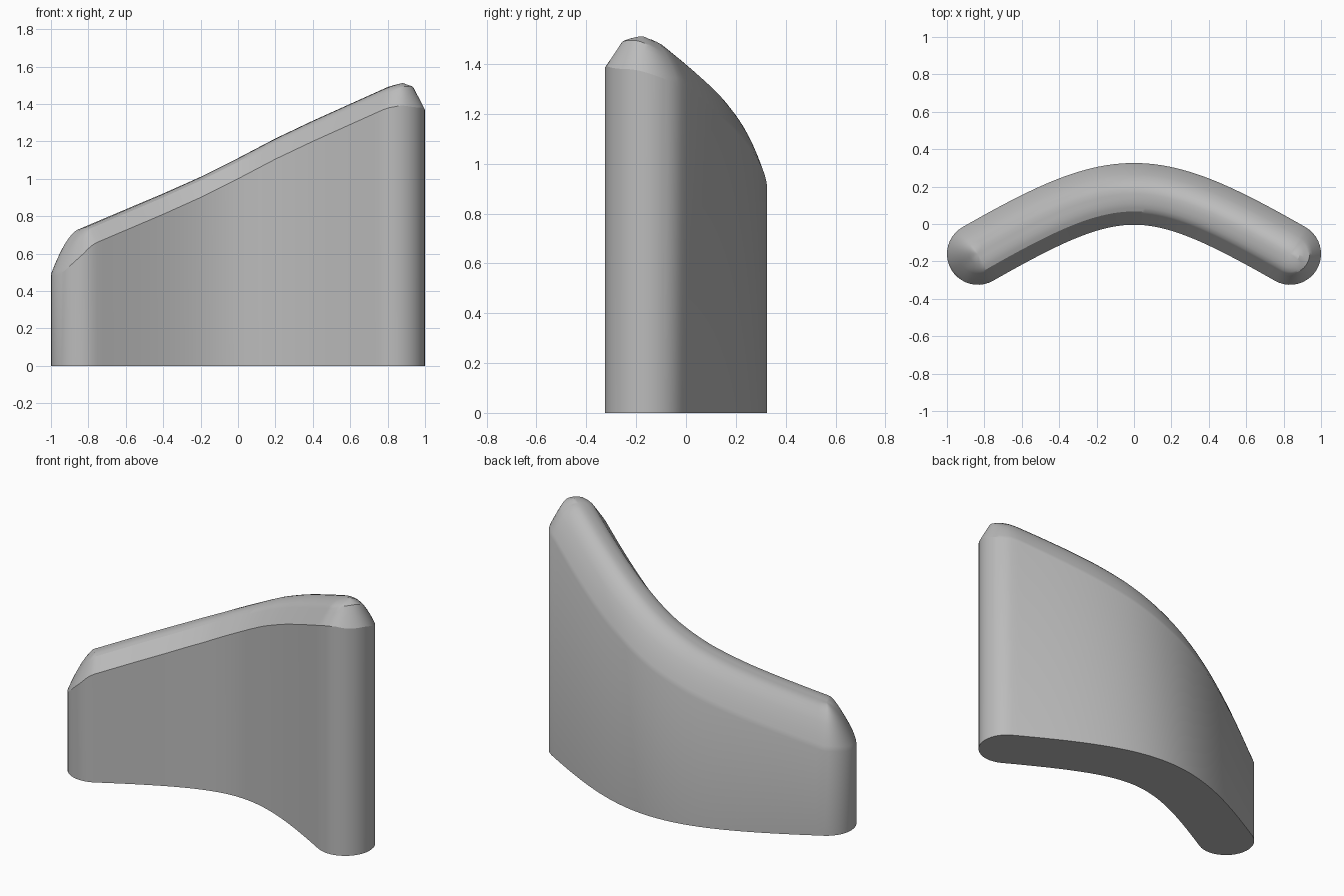
import bpy
import bmesh
import math
from mathutils import Vector

cube = bpy.data.objects.get("Cube")
if cube:
    bpy.data.objects.remove(cube)

RADIUS = 0.165
SPINE = [Vector(p) for p in ((-0.835, -0.16), (-0.085, 0.268),
                             (0.085, 0.268), (0.835, -0.16))]
CREST = [(-0.835, 0.735), (-0.6, 0.835), (-0.4, 0.92), (-0.2, 1.01), (0, 1.11),
         (0.2, 1.215), (0.4, 1.31), (0.6, 1.4), (0.8, 1.49), (0.88, 1.515)]
INNER = [(0, 0), (0.35, 0.003), (0.57, 0.02), (1, 0.11)]
HIGH_TIP = [(0, 0), (0.3, 0.003), (0.63, 0.02), (1, 0.135)]
RINGS = (0, 0.15, 0.3, 0.45, 0.57, 0.63, 0.72, 0.8, 0.87, 0.94, 1)
STEPS, CAP = 64, 20


def lerp_table(table, v):
    if v <= table[0][0]:
        return table[0][1]
    for (a, za), (b, zb) in zip(table, table[1:]):
        if v <= b:
            return za + (zb - za) * (v - a) / (b - a)
    return table[-1][1]


def spine(t):
    """Point and outward normal of the bowed centre line."""
    a, b, c, d = SPINE
    s = 1 - t
    p = a * s**3 + b * 3 * s * s * t + c * 3 * s * t * t + d * t**3
    tan = (b - a) * s * s + (c - b) * 2 * s * t + (d - c) * t * t
    return p, Vector((-tan.y, tan.x)).normalized()


# Outline stations: spine point, direction, outer/tip/inner weights
stations = []
for i in range(STEPS + 1):
    p, n = spine(i / STEPS)
    stations.append((p, n, 1, 0, 0))


def add_cap(t, start):
    p, n = spine(t)
    tip = Vector((n.y, -n.x)) * (1 if t else -1)
    for i in range(1, CAP):
        a = start + math.pi * i / CAP
        c, s = math.cos(a), abs(math.sin(a))
        d = n * c + tip * s
        stations.append((p, d, max(c, 0)**2, s * s, max(-c, 0)**2))


add_cap(1, 0)
for i in range(STEPS, -1, -1):
    p, n = spine(i / STEPS)
    stations.append((p, -n, 0, 0, 1))
add_cap(0, math.pi)


def top_point(station, f):
    p, d, w_out, w_tip, w_in = station
    q = p + d * RADIUS * f
    tip_drop = lerp_table(HIGH_TIP, f) if p.x > 0 else 0.255 * f**1.6
    out_drop = (0.22 - 0.05 * max(p.x, 0)) * f**2.2
    z = w_out * (lerp_table(CREST, p.x) - out_drop)
    z += w_tip * (lerp_table(CREST, q.x) - tip_drop)
    z += w_in * (lerp_table(CREST, q.x) - lerp_table(INNER, f))
    return (q.x, q.y, z)


# Rounded top as nested rings, then straight walls and a flat base
bm = bmesh.new()
loops = [[bm.verts.new(top_point(s, f)) for s in stations] for f in RINGS]
loops.append([bm.verts.new((v.co.x, v.co.y, 0)) for v in loops[-1]])
count = len(stations)
for upper, lower in zip(loops, loops[1:]):
    for i in range(count):
        j = (i + 1) % count
        bm.faces.new((upper[i], upper[j], lower[j], lower[i]))
bm.faces.new(loops[-1])
bmesh.ops.remove_doubles(bm, verts=bm.verts, dist=0.0005)
bmesh.ops.recalc_face_normals(bm, faces=bm.faces)

mesh = bpy.data.meshes.new("curved_wall")
bm.to_mesh(mesh)
bm.free()
wall = bpy.data.objects.new("curved_wall", mesh)
bpy.context.collection.objects.link(wall)

# Plain grey
grey = bpy.data.materials.new("plain grey")
grey.use_nodes = True
colour = (0.5, 0.5, 0.5, 1)
grey.diffuse_color = colour
grey.node_tree.nodes["Principled BSDF"].inputs["Base Color"].default_value = colour
mesh.materials.append(grey)

bpy.context.view_layer.objects.active = wall
wall.select_set(True)
bpy.ops.object.shade_smooth_by_angle(angle=math.radians(25))
